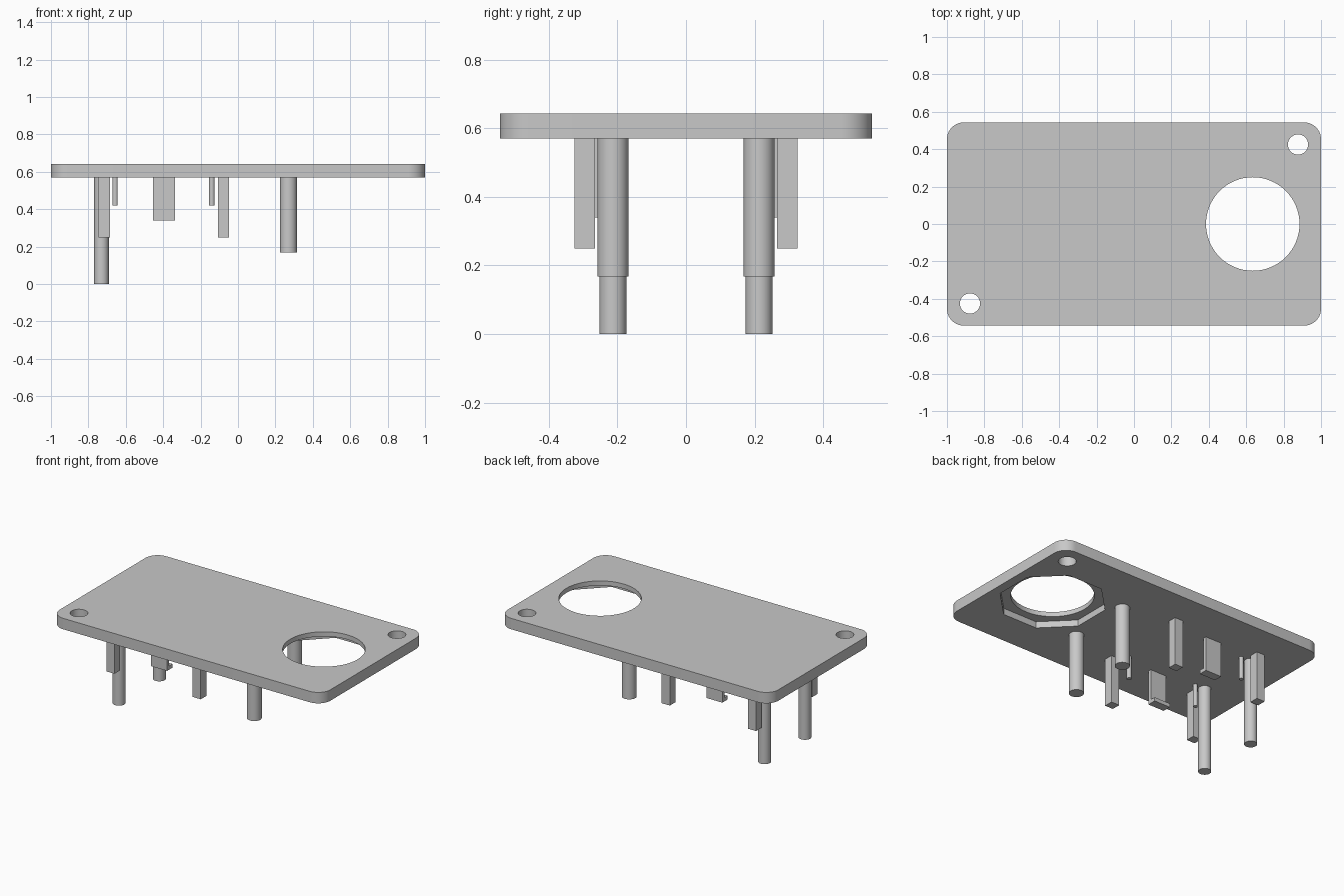
import bpy, bmesh
from math import radians, cos, sin, pi
from mathutils import Vector

if "Cube" in bpy.data.objects:
    bpy.data.objects.remove(bpy.data.objects["Cube"], do_unlink=True)

grey = bpy.data.materials.new("plain grey")
grey.use_nodes = True
colour = (0.58, 0.58, 0.58, 1)
grey.diffuse_color = colour
grey.node_tree.nodes["Principled BSDF"].inputs["Base Color"].default_value = colour

UNDER, TOP = 0.57, 0.643      # underside and top of the panel
HALF_X, HALF_Y = 1.0, 0.543


def extrude(name, outline, offset):
    """Solid made by sweeping a closed 3D outline along an offset."""
    bm = bmesh.new()
    face = bm.faces.new([bm.verts.new(p) for p in outline])
    swept = bmesh.ops.extrude_face_region(bm, geom=[face])["geom"]
    bmesh.ops.translate(bm, vec=Vector(offset),
                        verts=[v for v in swept if isinstance(v, bmesh.types.BMVert)])
    bmesh.ops.recalc_face_normals(bm, faces=bm.faces[:])
    mesh = bpy.data.meshes.new(name)
    bm.to_mesh(mesh)
    bm.free()
    mesh.materials.append(grey)
    obj = bpy.data.objects.new(name, mesh)
    bpy.context.collection.objects.link(obj)
    return obj


def rod(name, x, y, radius, bottom, top, sides=32, turn=0.0):
    ring = [(x + radius * cos(turn + 2 * pi * i / sides),
             y + radius * sin(turn + 2 * pi * i / sides), bottom) for i in range(sides)]
    return extrude(name, ring, (0, 0, top - bottom))


def smooth(obj):
    bpy.ops.object.select_all(action='DESELECT')
    obj.select_set(True)
    bpy.context.view_layer.objects.active = obj
    bpy.ops.object.shade_smooth_by_angle(angle=radians(30))


def cut(obj, cutter):
    mod = obj.modifiers.new("cut", 'BOOLEAN')
    mod.operation, mod.solver, mod.object = 'DIFFERENCE', 'EXACT', cutter
    bpy.context.view_layer.objects.active = obj
    bpy.ops.object.modifier_apply(modifier=mod.name)
    bpy.data.objects.remove(cutter, do_unlink=True)


# Panel with rounded corners
corner, steps = 0.09, 10
outline = []
for k, (sx, sy) in enumerate([(1, 1), (-1, 1), (-1, -1), (1, -1)]):
    for i in range(steps + 1):
        a = pi / 2 * (k + i / steps)
        outline.append((sx * (HALF_X - corner) + corner * cos(a),
                        sy * (HALF_Y - corner) + corner * sin(a), UNDER))
panel = extrude("panel", outline, (0, 0, TOP - UNDER))

# Large round opening, octagonal recess below it, two screw holes
cut(panel, rod("opening_cutter", 0.635, 0, 0.25, UNDER - 0.1, TOP + 0.1, 64))
cut(panel, rod("recess_cutter", 0.635, 0, 0.328, UNDER - 0.1, UNDER + 0.042, 8, pi / 8))
for s in (1, -1):
    cut(panel, rod("screw_cutter", s * 0.877, s * 0.425, 0.054, UNDER - 0.1, TOP + 0.1))
smooth(panel)

# Everything below the panel is mirrored front to back
for side, s in (("front", -1), ("back", 1)):
    # Round posts and small locating pins
    for part, x, radius, bottom in (("long_post", -0.73, 0.039, 0.0),
                                    ("short_post", 0.27, 0.045, 0.168),
                                    ("outer_pin", -0.657, 0.014, 0.42),
                                    ("inner_pin", -0.14, 0.015, 0.42)):
        smooth(rod(f"{side}_{part}", x, s * 0.213, radius, bottom, UNDER))

    # Square legs
    for part, x in (("outer_leg", -0.745), ("inner_leg", -0.108)):
        extrude(f"{side}_{part}",
                [(x, s * y, z) for y, z in ((0.266, 0.25), (0.325, 0.25),
                                            (0.325, UNDER), (0.266, UNDER))],
                (0.06, 0, 0))

    # Clip with an inward foot
    profile = ((0.267, UNDER), (0.267, 0.34), (0.21, 0.34),
               (0.21, 0.365), (0.245, 0.365), (0.245, UNDER))
    extrude(f"{side}_clip", [(-0.455, s * y, z) for y, z in profile], (0.118, 0, 0))
